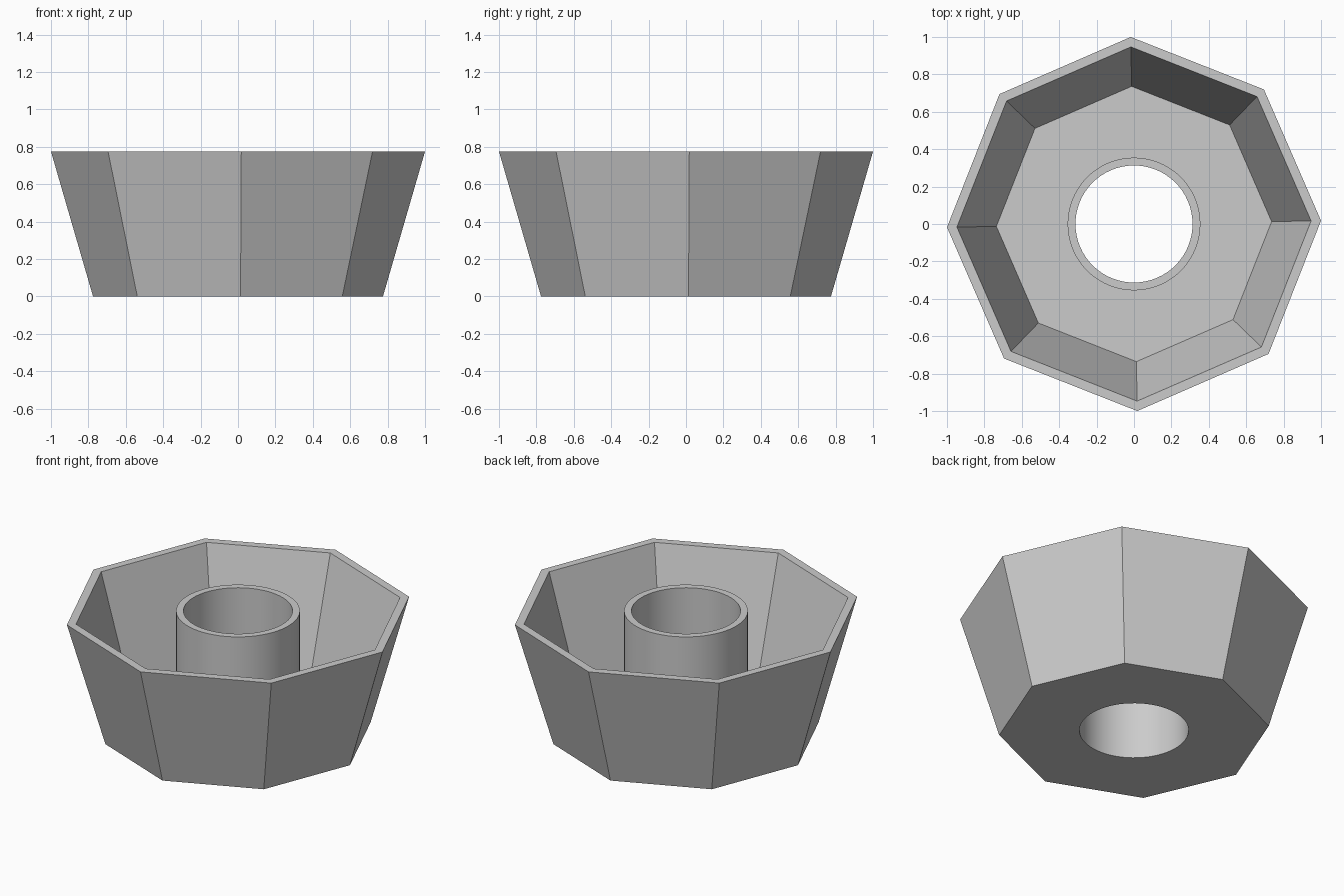
import bpy, bmesh, math

SIDES = 8            # faceted outer wall
STEP = 8             # tube segments per outer side
HEIGHT, FLOOR = 0.775, 0.042
TURN = math.radians(1)

cube = bpy.data.objects.get("Cube")
if cube:
    bpy.data.objects.remove(cube)

grey = bpy.data.materials.new("plain_grey")
grey.use_nodes = True
colour = (0.6, 0.6, 0.6, 1)
grey.diffuse_color = colour
grey.node_tree.nodes["Principled BSDF"].inputs["Base Color"].default_value = colour

bm = bmesh.new()


def ring(count, radius, z):
    angles = [TURN + math.tau * i / count for i in range(count)]
    return [bm.verts.new((radius * math.cos(a), radius * math.sin(a), z)) for a in angles]


def bridge(a, b):
    n = len(a)
    for i in range(n):
        j = (i + 1) % n
        bm.faces.new((a[i], a[j], b[j], b[i]))


def plate(outer, inner):
    # flat band between the octagon and a circle, one face per side
    n = len(inner)
    for k in range(SIDES):
        arc = [inner[(k * STEP + i) % n] for i in range(STEP, -1, -1)]
        bm.faces.new([outer[k], outer[(k + 1) % SIDES]] + arc)


# Octagonal bowl wall, from the base up over the rim and down to the floor
bowl = [ring(SIDES, r, z) for r, z in
        ((0.775, 0), (1.0, HEIGHT), (0.947, HEIGHT), (0.736, FLOOR))]
for lower, upper in zip(bowl, bowl[1:]):
    bridge(lower, upper)

# Round central tube, from the floor up over its rim and down through the base
tube = [ring(SIDES * STEP, r, z) for r, z in
        ((0.355, FLOOR), (0.355, HEIGHT), (0.313, HEIGHT), (0.313, 0))]
for lower, upper in zip(tube, tube[1:]):
    bridge(lower, upper)

# Floor and underside
plate(bowl[-1], tube[0])
plate(bowl[0], tube[-1])
bmesh.ops.recalc_face_normals(bm, faces=bm.faces)

mesh = bpy.data.meshes.new("ring_bowl")
bm.to_mesh(mesh)
bm.free()
mesh.materials.append(grey)
ring_bowl = bpy.data.objects.new("ring_bowl", mesh)
bpy.context.collection.objects.link(ring_bowl)

# Round tube shades smooth, the wide facets stay flat
bpy.ops.object.select_all(action="DESELECT")
ring_bowl.select_set(True)
bpy.context.view_layer.objects.active = ring_bowl
bpy.ops.object.shade_smooth_by_angle(angle=math.radians(25))
